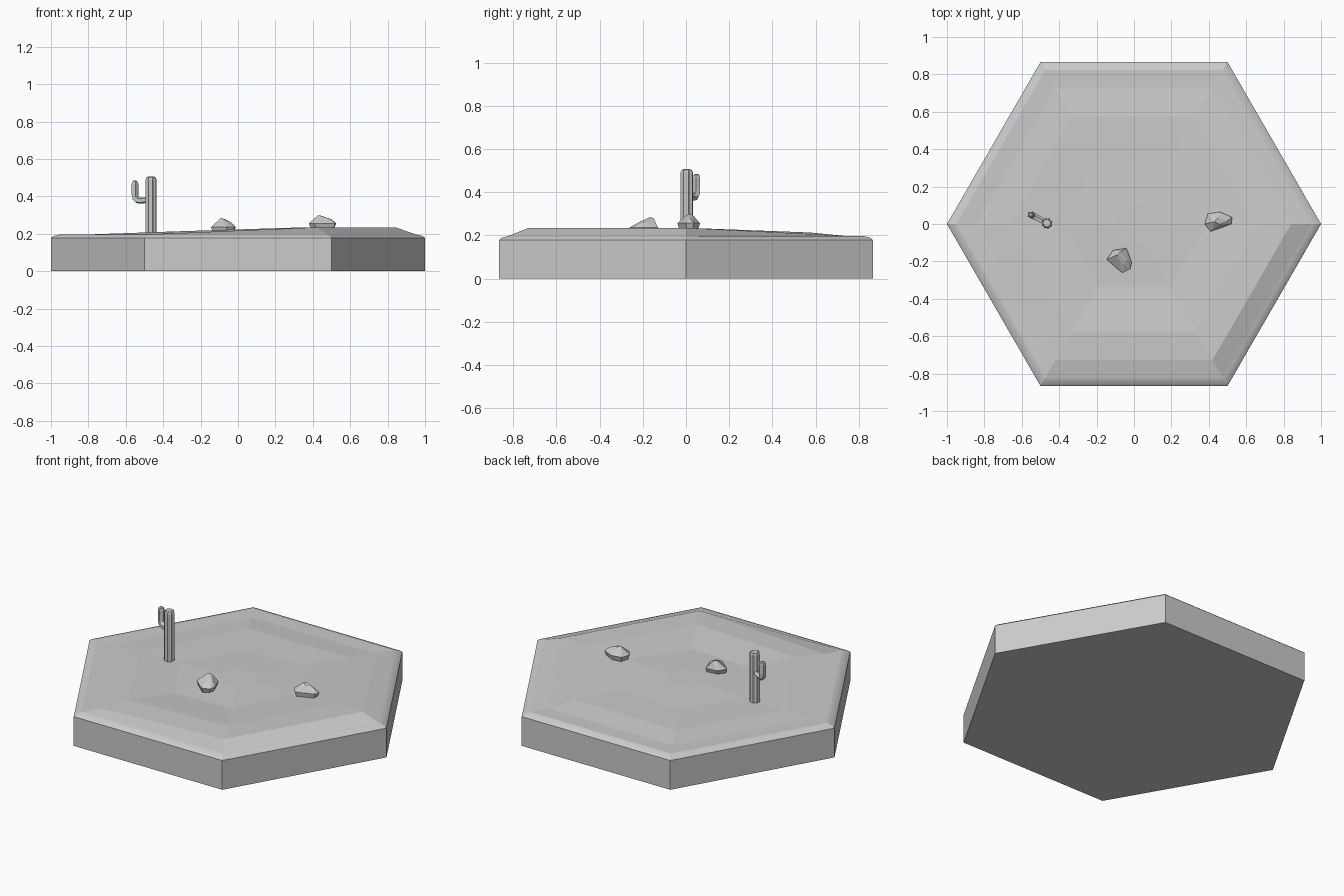
import bpy, bmesh, math
from mathutils import Vector

if "Cube" in bpy.data.objects:
    bpy.data.objects.remove(bpy.data.objects["Cube"])


def finish(name, bm):
    bmesh.ops.recalc_face_normals(bm, faces=bm.faces)
    me = bpy.data.meshes.new(name)
    bm.to_mesh(me)
    bm.free()
    ob = bpy.data.objects.new(name, me)
    bpy.context.collection.objects.link(ob)
    return ob


def bridge(bm, a, b):
    n = len(a)
    return [bm.faces.new((a[i], a[(i + 1) % n], b[(i + 1) % n], b[i])) for i in range(n)]


# Hexagonal desert tile: rings of (radius, corner heights at 0, 60 ... 300 degrees)
rings = [
    (1.00, [0.0] * 6),
    (1.00, [0.178] * 6),
    (0.985, [0.189] * 6),
    (0.95, [0.197] * 6),
    (0.84, [0.235, 0.198, 0.195, 0.195, 0.197, 0.235]),
    (0.665, [0.234, 0.213, 0.208, 0.198, 0.213, 0.234]),
    (0.39, [0.226, 0.212, 0.206, 0.202, 0.202, 0.212]),
    (0.12, [0.215] * 6),
]
bm = bmesh.new()
loops = []
for r, hs in rings:
    loops.append([bm.verts.new((r * math.cos(k * math.pi / 3), r * math.sin(k * math.pi / 3), h))
                  for k, h in enumerate(hs)])
for i in range(len(loops) - 1):
    for f in bridge(bm, loops[i], loops[i + 1]):
        f.smooth = 0 < i < 3
bm.faces.new(loops[0])
bm.faces.new(loops[-1])
for k in range(6):
    for i in range(3):
        bm.edges.get((loops[i][k], loops[i + 1][k])).smooth = False
finish("desert_tile", bm)


# Ribbed cactus tube: star section swept along (centre, tangent, scale) stations
def tube(name, stations, radius, ribs, groove=0.82):
    bm = bmesh.new()
    side = Vector((0.47, 0.88, 0))
    prev, first = None, None
    for c, t, s in stations:
        t = Vector(t).normalized()
        u = (side - t * side.dot(t)).normalized()
        v = t.cross(u)
        ring = []
        for k in range(ribs * 2):
            a = math.pi * k / ribs
            r = radius * s * (groove if k % 2 else 1)
            ring.append(bm.verts.new(Vector(c) + u * r * math.cos(a) + v * r * math.sin(a)))
        if prev:
            bridge(bm, prev, ring)
        else:
            first = ring
        prev = ring
    bm.faces.new(first)
    bm.faces.new(prev)
    return finish(name, bm)


cx, cy = -0.465, 0.003
up = (0, 0, 1)
tube("cactus_trunk", [((cx, cy, 0.185), up, 1), ((cx, cy, 0.49), up, 1),
                      ((cx, cy, 0.502), up, 0.85), ((cx, cy, 0.507), up, 0.5)], 0.03, 8)

# Arm leaves the trunk sideways and turns upward
d = Vector((-0.88, 0.47, 0))
base = Vector((cx, cy, 0))


def on_arm(out, z):
    return base + d * out + Vector((0, 0, z))


arm = [(on_arm(0.015, 0.381), d, 0.8), (on_arm(0.065, 0.377), d, 0.9)]
for a in (30, 60):
    a = math.radians(a)
    arm.append((on_arm(0.07 + 0.028 * math.sin(a), 0.405 - 0.028 * math.cos(a)),
                d * math.cos(a) + Vector(up) * math.sin(a), 1))
arm += [(on_arm(0.098, 0.41), up, 1), (on_arm(0.098, 0.468), up, 1),
        (on_arm(0.098, 0.479), up, 0.8), (on_arm(0.098, 0.484), up, 0.4)]
tube("cactus_arm", arm, 0.019, 5)


# Faceted rocks: hull of a smaller base outline, the widest outline and a few peak points
def rock(name, outline, base_z, mid_z, peaks):
    bm = bmesh.new()
    mx = sum(p[0] for p in outline) / len(outline)
    my = sum(p[1] for p in outline) / len(outline)
    for x, y in outline:
        bm.verts.new((x, y, mid_z))
        bm.verts.new((mx + (x - mx) * 0.8, my + (y - my) * 0.8, base_z))
    for p in peaks:
        bm.verts.new(p)
    bmesh.ops.convex_hull(bm, input=bm.verts)
    finish(name, bm)


rock("front_rock",
     [(-0.145, -0.19), (-0.112, -0.14), (-0.04, -0.13), (-0.012, -0.205), (-0.02, -0.24),
      (-0.06, -0.262), (-0.10, -0.23)], 0.20, 0.236,
     [(-0.09, -0.165, 0.285), (-0.075, -0.15, 0.28), (-0.035, -0.195, 0.26), (-0.06, -0.215, 0.262)])
rock("right_rock",
     [(0.378, 0.0), (0.395, 0.055), (0.46, 0.065), (0.525, 0.035), (0.52, 0.0),
      (0.46, -0.022), (0.41, -0.04)], 0.222, 0.256,
     [(0.43, 0.012, 0.300), (0.445, 0.03, 0.296), (0.50, 0.018, 0.278), (0.455, 0.0, 0.292)])
